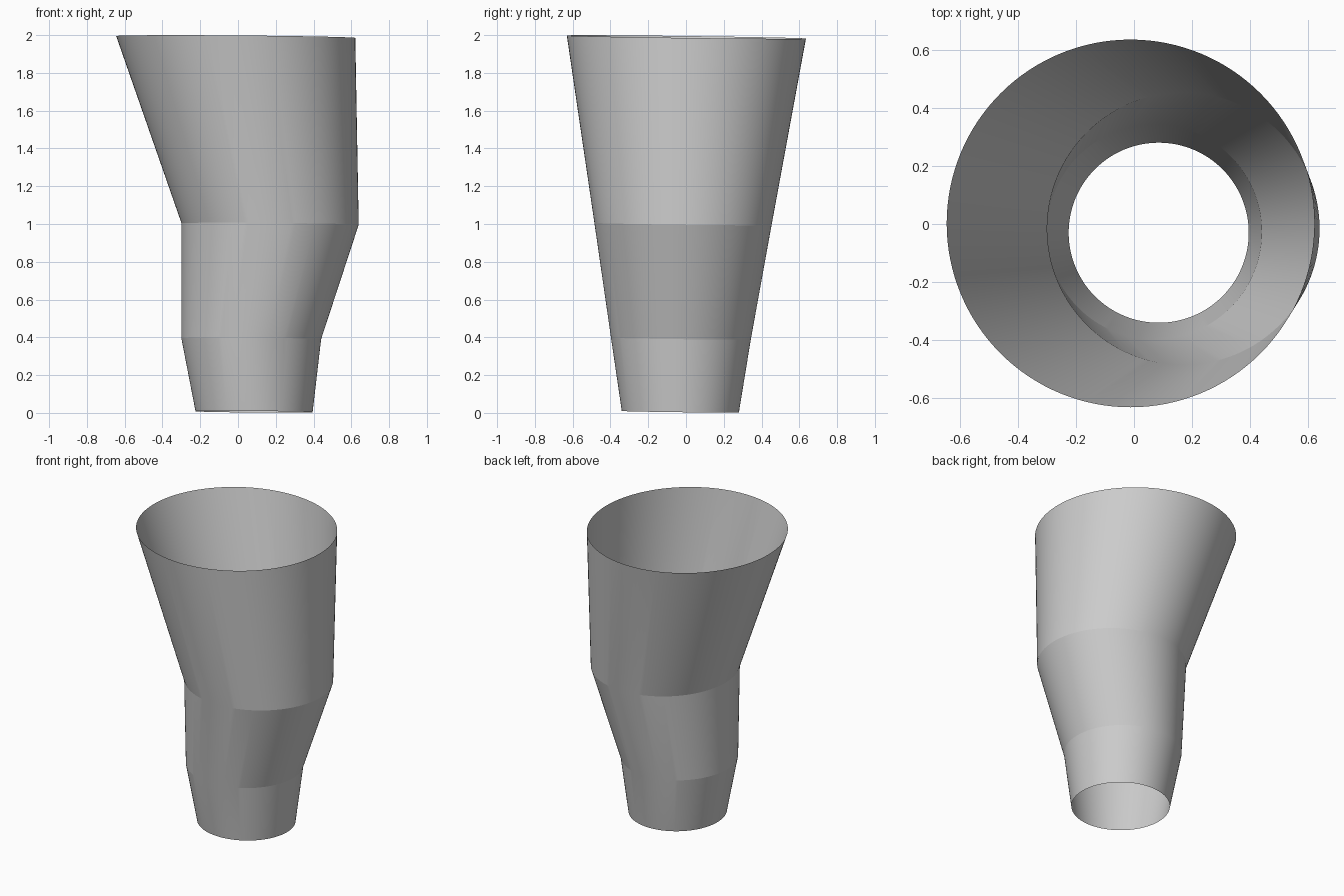
import bpy
import bmesh
from math import cos, sin, tau, radians

cube = bpy.data.objects.get("Cube")
if cube:
    bpy.data.objects.remove(cube, do_unlink=True)

SIDES = 128
TILT_X, TILT_Y = -0.008, -0.013  # slight lean shared by every ring

# Section rings from bottom to top: centre x, centre y, centre z, radius
RINGS = [
    (0.085, -0.030, 0.006, 0.310),
    (0.070, -0.027, 0.393, 0.370),
    (0.170, -0.016, 1.000, 0.469),
    (-0.012, 0.002, 1.990, 0.633),
]

# Plain grey surface
grey = bpy.data.materials.new("light_grey")
grey.use_nodes = True
colour = (0.6, 0.6, 0.6, 1)
grey.diffuse_color = colour
grey.node_tree.nodes["Principled BSDF"].inputs["Base Color"].default_value = colour


def add_ring(bm, cx, cy, cz, radius):
    """Add one tilted circle of vertices."""
    ring = []
    for i in range(SIDES):
        dx = radius * cos(tau * i / SIDES)
        dy = radius * sin(tau * i / SIDES)
        ring.append(bm.verts.new((cx + dx, cy + dy, cz + TILT_X * dx + TILT_Y * dy)))
    return ring


# Open-ended thin tube made of three offset tapered sections
bm = bmesh.new()
rings = [add_ring(bm, *ring) for ring in RINGS]
for low, high in zip(rings, rings[1:]):
    for i in range(SIDES):
        j = (i + 1) % SIDES
        bm.faces.new((low[i], low[j], high[j], high[i]))

mesh = bpy.data.meshes.new("tapered_tube")
bm.to_mesh(mesh)
bm.free()
mesh.materials.append(grey)
tube = bpy.data.objects.new("tapered_tube", mesh)
bpy.context.collection.objects.link(tube)

# Smooth around the tube, crisp creases between sections
bpy.ops.object.select_all(action="DESELECT")
tube.select_set(True)
bpy.context.view_layer.objects.active = tube
bpy.ops.object.shade_smooth_by_angle(angle=radians(5))
